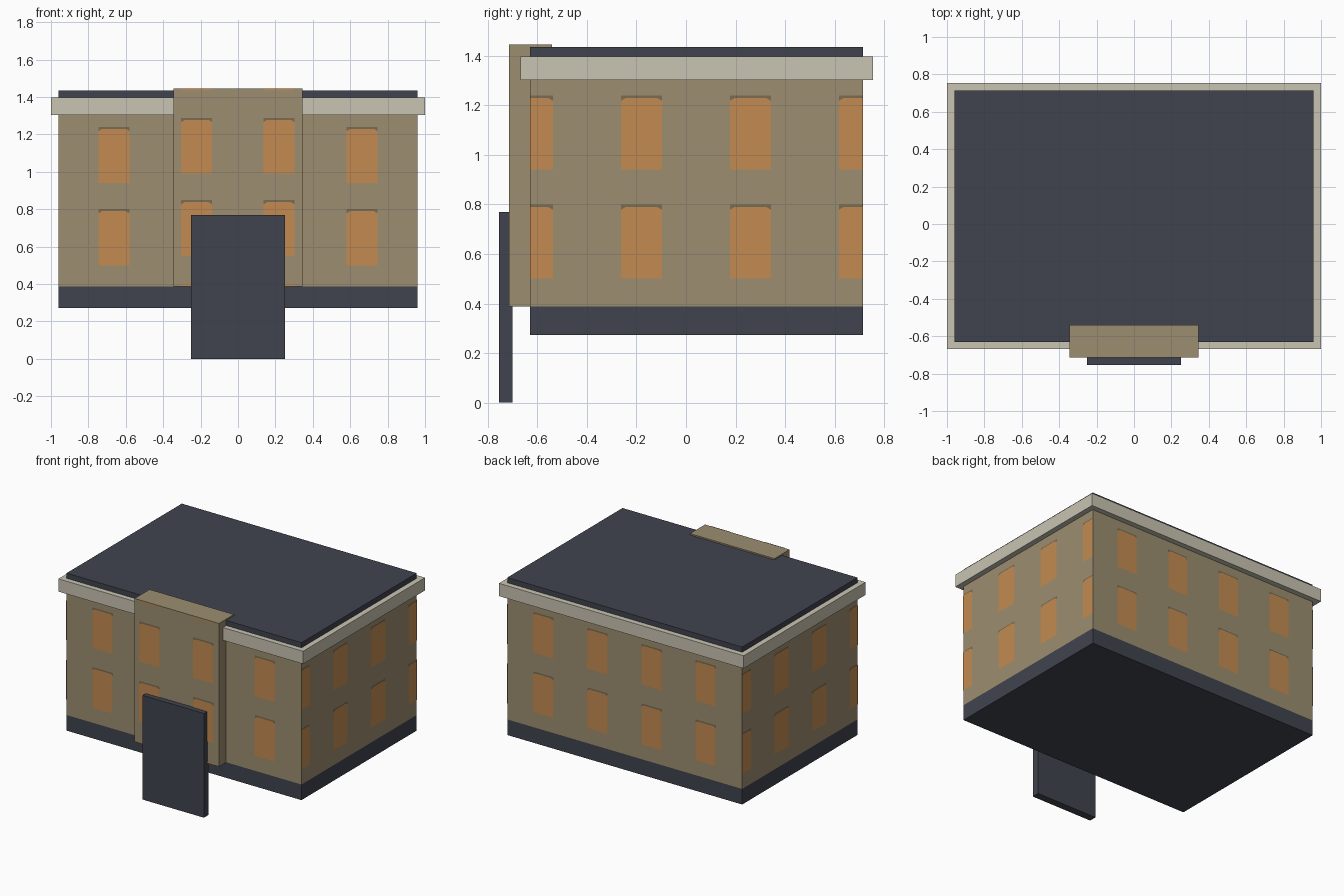
import bpy, bmesh
from mathutils import Vector

if "Cube" in bpy.data.objects:
    bpy.data.objects.remove(bpy.data.objects["Cube"])


def mat(name, r, g, b):
    lin = [((c / 255 + 0.055) / 1.055) ** 2.4 for c in (r, g, b)]
    m = bpy.data.materials.new(name)
    m.diffuse_color = (*lin, 1)
    m.use_nodes = True
    m.node_tree.nodes["Principled BSDF"].inputs["Base Color"].default_value = m.diffuse_color
    return m


TAN = mat("tan wall", 156, 142, 112)
SLATE = mat("dark slate", 64, 68, 78)
CREAM = mat("cream cornice", 201, 196, 178)
AMBER = mat("amber window", 195, 139, 81)
BROWN = mat("lintel shadow brown", 122, 108, 83)


def finish(name, bm, material):
    me = bpy.data.meshes.new(name)
    bm.to_mesh(me)
    bm.free()
    me.materials.append(material)
    ob = bpy.data.objects.new(name, me)
    bpy.context.collection.objects.link(ob)


def box(name, material, x, y, z):
    bm = bmesh.new()
    bmesh.ops.create_cube(bm, size=1)
    for v in bm.verts:
        v.co = Vector(r[0] if c < 0 else r[1] for c, r in zip(v.co, (x, y, z)))
    finish(name, bm, material)


# Building masses
X, Y0, Y1 = 0.96, -0.63, 0.715
box("plinth", SLATE, (-X, X), (Y0, Y1), (0.272, 0.387))
box("walls", TAN, (-X, X), (Y0, Y1), (0.387, 1.303))
box("cornice", CREAM, (-1, 1), (-0.668, 0.755), (1.303, 1.397))
box("roof", SLATE, (-X, X), (Y0, Y1), (1.397, 1.435))
box("entrance_bay", TAN, (-0.345, 0.345), (-0.715, -0.54), (0.387, 1.445))
box("door", SLATE, (-0.25, 0.25), (-0.755, -0.70), (0, 0.77))


def panel(bm, pts, lo, hi, u, n, plane, gap):
    """Flat polygon on a wall: u is the sideways direction, n the outward normal."""
    f = bm.faces.new([bm.verts.new(u * min(max(a, lo), hi) + n * (plane + gap)
                                   + Vector((0, 0, z))) for a, z in pts])
    f.normal_update()
    if f.normal.dot(n) < 0:
        f.normal_flip()


def windows(name, centres, rows, lo, hi, u, n, plane):
    glass, lintel = bmesh.new(), bmesh.new()
    w = 0.083
    for c in centres:
        for b, t in rows:
            # Pane with clipped upper corners, over a narrow dark lintel
            panel(glass, [(c - w, b), (c + w, b), (c + w, t - 0.012), (c + w - 0.02, t),
                          (c - w + 0.02, t), (c - w, t - 0.012)], lo, hi, u, n, plane, 0.004)
            panel(lintel, [(c - w, t - 0.013), (c + w, t - 0.013), (c + w, t + 0.01),
                           (c - w, t + 0.01)], lo, hi, u, n, plane, 0.002)
    finish(name + "_windows", glass, AMBER)
    finish(name + "_lintels", lintel, BROWN)


UX, UY = Vector((1, 0, 0)), Vector((0, 1, 0))
ROWS = [(0.50, 0.79), (0.94, 1.23)]
SIDE = [-0.62, -0.18, 0.26, 0.70]
windows("front", [-0.663, 0.663], ROWS, -X, X, UX, -UY, -Y0)
windows("back", [-0.663, -0.221, 0.221, 0.663], ROWS, -X, X, UX, UY, Y1)
windows("right", SIDE, ROWS, Y0, Y1, UY, UX, X)
windows("left", SIDE, ROWS, Y0, Y1, UY, -UX, X)
windows("bay", [-0.221, 0.219], [(0.55, 0.838), (0.99, 1.278)], -0.345, 0.345, UX, -UY, 0.715)

# Slivers of window at the top and bottom edges of the bay
bm = bmesh.new()
for c in (-0.221, 0.219):
    for b, t in ((0.388, 0.397), (1.436, 1.445)):
        panel(bm, [(c - 0.08, b), (c + 0.08, b), (c + 0.08, t), (c - 0.08, t)],
              -0.345, 0.345, UX, -UY, 0.715, 0.003)
finish("bay_edge_strips", bm, AMBER)
